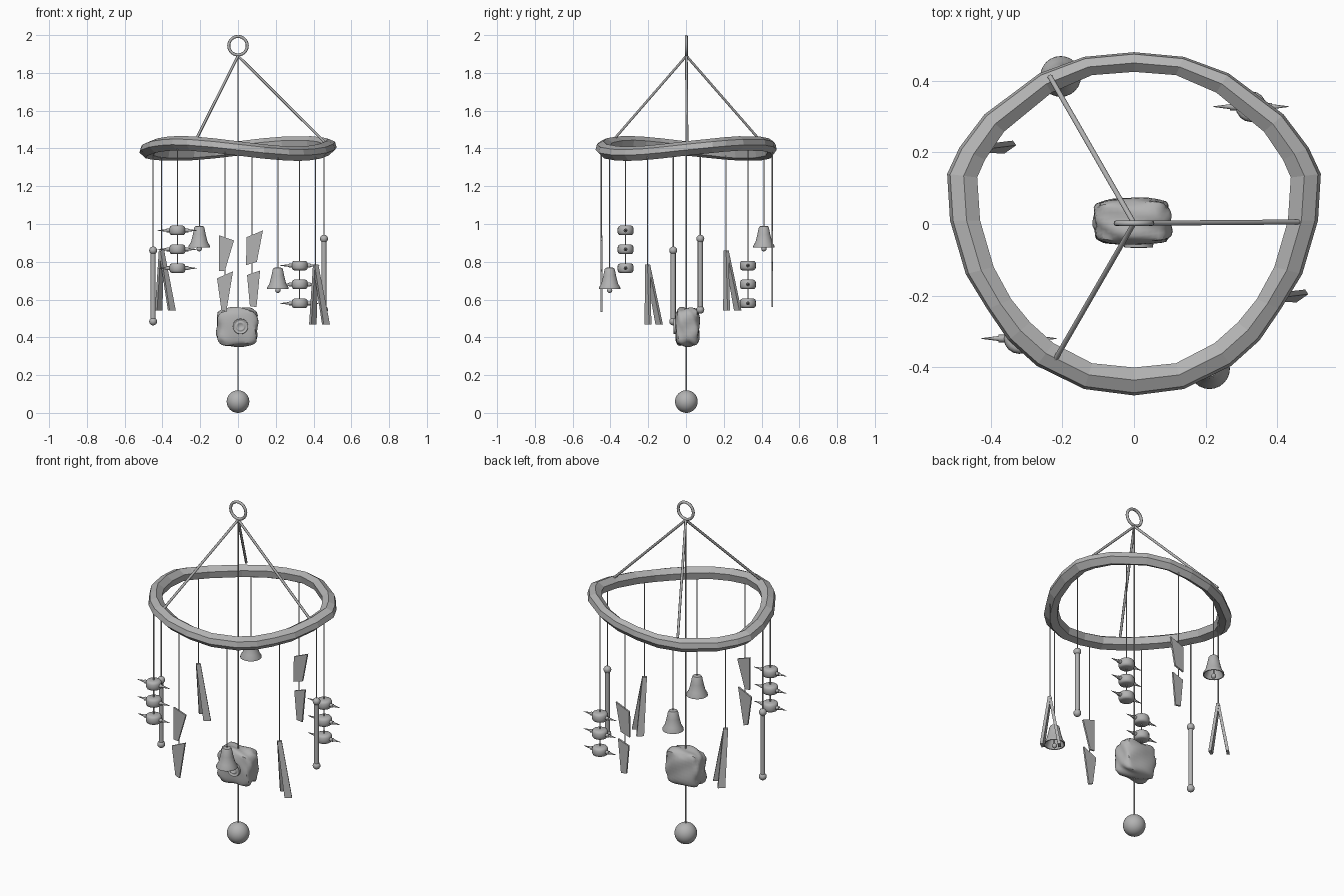
import bpy, bmesh, math
from mathutils import Vector, Matrix

if "Cube" in bpy.data.objects:
    bpy.data.objects.remove(bpy.data.objects["Cube"])

grey = bpy.data.materials.new("weathered_grey")
grey.diffuse_color = (0.45, 0.45, 0.45, 1)
grey.use_nodes = True
grey.node_tree.nodes["Principled BSDF"].inputs["Base Color"].default_value = grey.diffuse_color


def finish(name, bm, smooth=None):
    bmesh.ops.recalc_face_normals(bm, faces=bm.faces)
    me = bpy.data.meshes.new(name)
    bm.to_mesh(me)
    bm.free()
    me.materials.append(grey)
    ob = bpy.data.objects.new(name, me)
    bpy.context.collection.objects.link(ob)
    if smooth is not None:
        bpy.ops.object.select_all(action='DESELECT')
        ob.select_set(True)
        bpy.context.view_layer.objects.active = ob
        bpy.ops.object.shade_smooth_by_angle(angle=math.radians(smooth))
    return ob


def add_rod(bm, a, b, r0, r1=None, sides=8):
    """Straight or tapered round bar between two points."""
    a, b = Vector(a), Vector(b)
    d = b - a
    m = Matrix.Translation((a + b) / 2) @ d.to_track_quat('Z', 'Y').to_matrix().to_4x4()
    bmesh.ops.create_cone(bm, cap_ends=True, segments=sides, radius1=r0,
                          radius2=r0 if r1 is None else r1, depth=d.length, matrix=m)


def rod(name, a, b, r, sides=8):
    bm = bmesh.new()
    add_rod(bm, a, b, r, sides=sides)
    return finish(name, bm, 50)


def add_lathe(bm, profile, matrix, sides=20):
    """Spin (radius, height) points around the local z axis."""
    rings = [[matrix @ Vector((r * math.cos(t), r * math.sin(t), h))
              for t in (2 * math.pi * i / sides for i in range(sides))] for r, h in profile]
    vs = [[bm.verts.new(p) for p in ring] for ring in rings]
    for a, b in zip(vs, vs[1:]):
        for j in range(sides):
            k = (j + 1) % sides
            bm.faces.new((a[j], a[k], b[k], b[j]))
    bmesh.ops.remove_doubles(bm, verts=sum(vs, []), dist=1e-5)


def ball(bm, loc, r, u=12, v=8):
    bmesh.ops.create_uvsphere(bm, u_segments=u, v_segments=v, radius=r,
                              matrix=Matrix.Translation(loc))


def loft(bm, rings, closed):
    """Join equal-length point rings with quads."""
    vs = [[bm.verts.new(p) for p in ring] for ring in rings]
    n = len(vs[0])
    for i in range(len(vs) if closed else len(vs) - 1):
        a, b = vs[i], vs[(i + 1) % len(vs)]
        for j in range(n):
            k = (j + 1) % n
            bm.faces.new((a[j], a[k], b[k], b[j]))
    if not closed:
        bm.faces.new(vs[0])
        bm.faces.new(vs[-1])


def wave(x, y):
    return 1.40 + 0.028 * math.sin(2 * math.atan2(y, x))


# Wavy wooden hoop: outer and inner outline of one half, mirrored in x
outer = [(0, .48), (.139, .467), (.264, .421), (.418, .306), (.488, .213), (.522, .14), (.514, .01),
         (.470, -.14), (.410, -.238), (.351, -.325), (.272, -.396), (.139, -.461), (0, -.479)]
inner = [(0, .425), (.117, .416), (.23, .367), (.363, .258), (.416, .18), (.438, .13), (.430, .01),
         (.392, -.12), (.343, -.21), (.29, -.275), (.225, -.333), (.117, -.389), (0, -.401)]
section = [(1, -.008), (.90, .022), (.45, .038), (0, .016), (.10, -.024), (.6, -.038)]
pairs = list(zip(outer, inner))
pairs += [((-o[0], o[1]), (-i[0], i[1])) for o, i in pairs[-2:0:-1]]
rings = []
for o, i in pairs:
    o, i = Vector(o), Vector(i)
    z = wave(*o)
    rings.append([(*i.lerp(o, t), z + h) for t, h in section])
bm = bmesh.new()
loft(bm, rings, True)
finish("hoop", bm)

# Hanging loop at the top
bm = bmesh.new()
loop = [(.049 + .008 * math.cos(i * math.pi / 4), .008 * math.sin(i * math.pi / 4)) for i in range(9)]
add_lathe(bm, loop, Matrix.Translation((0, .002, 1.944)) @ Matrix.Rotation(math.pi / 2, 4, 'X'), 28)
finish("top_loop", bm, 60)

# Three support cords and the central cord
for x, y, z in ((.50, .006, 1.392), (-.235, .412, 1.42), (-.225, -.387, 1.442)):
    rod("support_cord", (0, .002, 1.89), (x, y, z), .007)
rod("centre_cord", (0, .002, 1.89), (0, .002, .1), .0035)

# Ball weight
bm = bmesh.new()
ball(bm, (0, .002, .06), .06, 32, 16)
finish("ball_weight", bm, 60)

# Lumpy carved block in the middle
bm = bmesh.new()
bmesh.ops.create_cube(bm, size=2)
bmesh.ops.subdivide_edges(bm, edges=bm.edges, cuts=9, use_grid_fill=True)
for v in bm.verts:
    p = v.co.copy()
    n = sum(abs(c) ** 4.5 for c in p) ** (1 / 4.5)
    bump = 1 + .05 * math.sin(4.1 * p.x + 2 * p.z) * math.cos(3.7 * p.z - 2.5 * p.y + 1)
    bump += .03 * math.sin(6 * p.y + 3 * p.x + 5 * p.z)
    p *= bump / n
    v.co = (-.004 + .105 * p.x, .007 + .063 * p.y, .455 + .1 * p.z)
finish("carved_block", bm, 40)

# Concentric ring eyepiece on the block's front
bm = bmesh.new()
add_lathe(bm, [(0, .004), (.014, .004), (.018, .009), (.023, .009), (.026, .004), (.032, .004),
               (.035, .008), (.040, .008), (.043, -.02)],
          Matrix.Translation((.013, -.058, .458)) @ Matrix.Rotation(math.pi / 2, 4, 'X'), 24)
finish("round_eyepiece", bm, 60)


def chime_rod(x, y, top):
    rod("chime_rod", (x, y, top), (x, y, top - .376), .0135, 10)
    bm = bmesh.new()
    for z in (top, top - .376):
        ball(bm, (x, y, z), .021)
    finish("chime_rod_knobs", bm, 60)
    return top


def beads(x, y, top):
    bm = bmesh.new()
    for k in range(3):
        z = top - .1 * k
        add_lathe(bm, [(0, .025), (.030, .025), (.038, .021), (.042, .012), (.043, 0), (.042, -.012),
                       (.038, -.021), (.030, -.025), (0, -.025)], Matrix.Translation((x, y, z)), 16)
        for s in (-1, 1):
            add_rod(bm, (x + s * .035, y, z), (x + s * .058, y, z), .0105)
            add_rod(bm, (x + s * .058, y, z), (x + s * .105, y, z), .007, .001)
    finish("spiked_beads", bm, 50)
    return top - .2


def shards(y, shapes):
    for pts in shapes:
        bm = bmesh.new()
        loft(bm, [[(px, y + d, pz) for px, pz in pts] for d in (-.005, .005)], False)
        finish("shard", bm)
    return min(max(p[1] for p in s) for s in shapes) - .04


def bell(x, y, top):
    bm = bmesh.new()
    add_lathe(bm, [(0, 0), (.022, -.002), (.027, -.010), (.034, -.045), (.044, -.085), (.056, -.105),
                   (.057, -.114), (.051, -.114), (.038, -.085), (.026, -.04), (0, -.02)],
              Matrix.Translation((x, y, top)), 24)
    finish("bell", bm, 40)
    bm = bmesh.new()
    ball(bm, (x, y, top - .121), .014)
    add_rod(bm, (x, y, top - .02), (x, y, top - .12), .004)
    finish("bell_clapper", bm, 60)
    return top


def strips(x, y, top):
    # Two tapered slats splayed from one knot
    for dx, dy, ang in ((-.015, .062, 45), (.055, .003, 35)):
        u = Vector((math.cos(math.radians(ang)), math.sin(math.radians(ang)), 0))
        w = Vector((-u.y, u.x, 0))
        ends = []
        for c, half in ((Vector((x, y, top)), .012), (Vector((x + dx, y + dy, top - .318)), .020)):
            ends.append([c + u * half * a + w * .008 * b
                         for a, b in ((1, 1), (-1, 1), (-1, -1), (1, -1))])
        bm = bmesh.new()
        loft(bm, ends, False)
        finish("slat", bm)
    return top


back_shards = [[(.045, .93), (.132, .966), (.10, .80), (.043, .782)],
               [(.048, .73), (.117, .754), (.098, .56), (.063, .565)]]
front_shards = [[(-.10, .94), (-.021, .913), (-.07, .75), (-.10, .752)],
                [(-.111, .712), (-.026, .75), (-.062, .535), (-.088, .545)]]
hangers = [lambda x, y: chime_rod(x, y, .922), lambda x, y: beads(x, y, .78),
           lambda x, y: shards(y, back_shards), lambda x, y: bell(x, y, .99),
           lambda x, y: strips(x, y, .86), lambda x, y: chime_rod(x, y, .86),
           lambda x, y: beads(x, y, .966), lambda x, y: shards(y, front_shards),
           lambda x, y: bell(x, y, .77), lambda x, y: strips(x, y, .785)]

# Ten hangers evenly spaced round the hoop, each on its own string
for k, make in enumerate(hangers):
    a = math.radians(9 + 36 * k)
    x, y = .003 + .458 * math.cos(a), .004 + .458 * math.sin(a)
    rod("string", (x, y, wave(x, y)), (x, y, make(x, y)), .003, 6)
